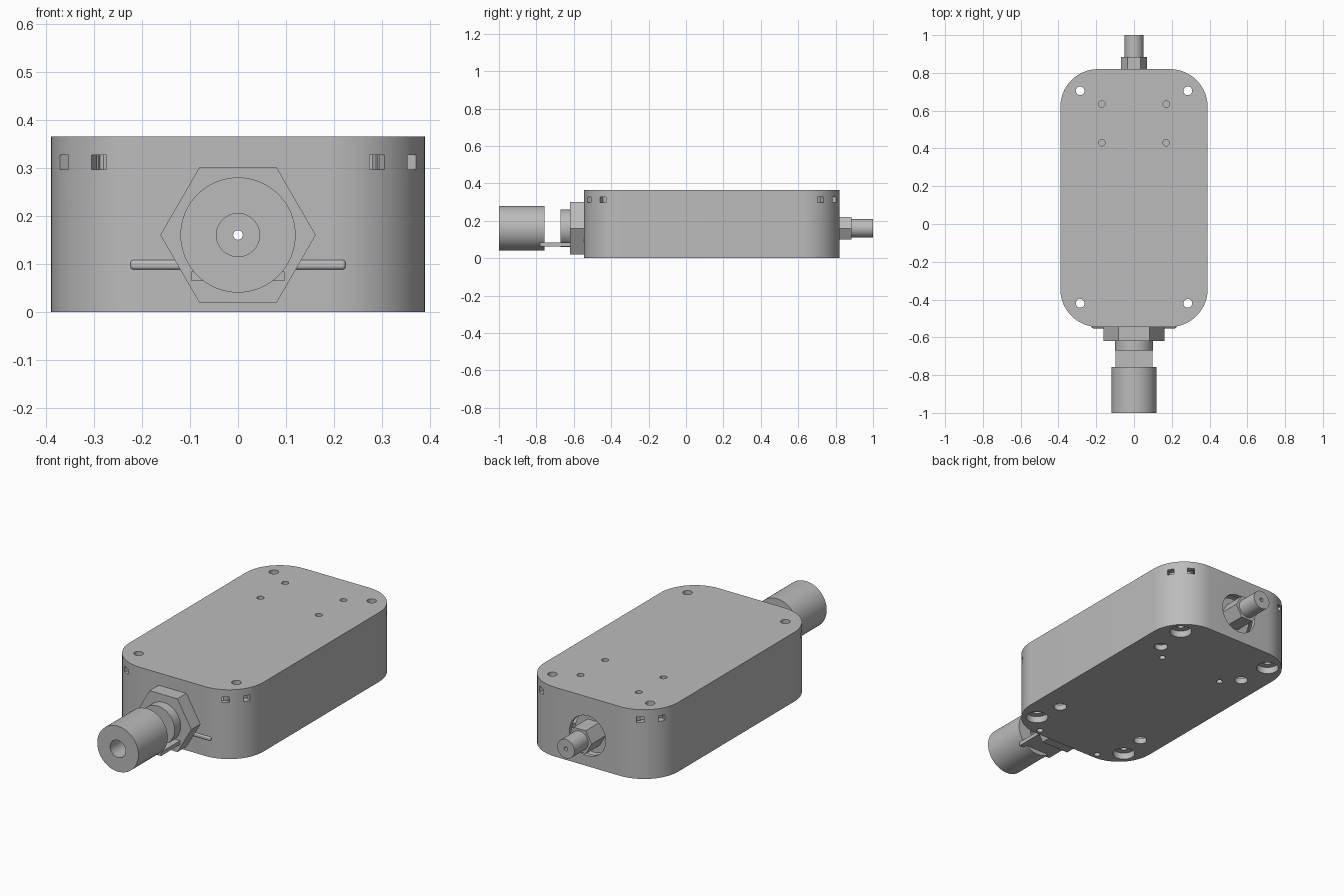
import bpy, bmesh, math
from mathutils import Matrix, Vector

if "Cube" in bpy.data.objects:
    bpy.data.objects.remove(bpy.data.objects["Cube"])

grey = bpy.data.materials.new("mid grey")
grey.use_nodes = True
colour = (0.5, 0.5, 0.5, 1)
grey.diffuse_color = colour
grey.node_tree.nodes["Principled BSDF"].inputs["Base Color"].default_value = colour

AXIS = 0.16            # height of the connector axis
FRONT, BACK, HALF, TALL = -0.545, 0.82, 0.39, 0.365
CORNER = 0.2


def make(name, bm):
    bmesh.ops.recalc_face_normals(bm, faces=bm.faces)
    mesh = bpy.data.meshes.new(name)
    bm.to_mesh(mesh)
    bm.free()
    mesh.materials.append(grey)
    obj = bpy.data.objects.new(name, mesh)
    bpy.context.collection.objects.link(obj)
    return obj


def box(name, lo, hi, turn=0):
    lo, hi = Vector(lo), Vector(hi)
    bm = bmesh.new()
    bmesh.ops.create_cube(bm, size=1)
    bmesh.ops.scale(bm, vec=hi - lo, verts=bm.verts)
    bmesh.ops.rotate(bm, matrix=Matrix.Rotation(turn, 3, 'Z'), verts=bm.verts)
    bmesh.ops.translate(bm, vec=(lo + hi) / 2, verts=bm.verts)
    return make(name, bm)


def upright(name, x, y, r, z0, z1, sides=32):
    bm = bmesh.new()
    bmesh.ops.create_cone(bm, cap_ends=True, segments=sides, radius1=r, radius2=r, depth=z1 - z0,
                          matrix=Matrix.Translation((x, y, (z0 + z1) / 2)))
    return make(name, bm)


def along_y(name, r, y0, y1, sides=64):
    # a first point on +x gives hexagons flat tops
    bm = bmesh.new()
    place = (Matrix.Translation((0, (y0 + y1) / 2, AXIS)) @ Matrix.Rotation(math.pi / 2, 4, 'X')
             @ Matrix.Rotation(math.pi / 2 if sides == 6 else 0, 4, 'Z'))
    bmesh.ops.create_cone(bm, cap_ends=True, segments=sides, radius1=r, radius2=r,
                          depth=y1 - y0, matrix=place)
    obj = make(name, bm)
    if sides == 6:
        width = max(v.co.x for v in obj.data.vertices)
        if width < r * 0.95:
            spin = (Matrix.Translation((0, 0, AXIS)) @ Matrix.Rotation(math.pi / 6, 4, 'Y')
                    @ Matrix.Translation((0, 0, -AXIS)))
            obj.data.transform(spin)
    return obj


def rounded(name, inset, z0, z1):
    bm = bmesh.new()
    ring = []
    for k, (sx, sy) in enumerate([(1, 1), (-1, 1), (-1, -1), (1, -1)]):
        cx = sx * (HALF - CORNER)
        cy = BACK - CORNER if sy > 0 else FRONT + CORNER
        for i in range(17):
            a = math.pi / 2 * (k + i / 16)
            r = CORNER - inset
            ring.append(bm.verts.new((cx + r * math.cos(a), cy + r * math.sin(a), z0)))
    face = bm.faces.new(ring)
    up = bmesh.ops.extrude_face_region(bm, geom=[face])["geom"]
    bmesh.ops.translate(bm, vec=(0, 0, z1 - z0),
                        verts=[g for g in up if isinstance(g, bmesh.types.BMVert)])
    return make(name, bm)


def cut(target, tool):
    tool.hide_render = True
    mod = target.modifiers.new("cut", 'BOOLEAN')
    mod.operation, mod.solver, mod.object = 'DIFFERENCE', 'EXACT', tool
    bpy.context.view_layer.objects.active = target
    bpy.ops.object.modifier_apply(modifier=mod.name)
    bpy.data.objects.remove(tool)


# Hollow housing with screw posts left standing in the corners
housing = rounded("housing", 0, 0, TALL)
cavity = rounded("cavity", 0.022, 0.03, 0.342)
screws = [(sx * 0.285, y) for sx in (-1, 1) for y in (0.705, -0.42)]
for x, y in screws:
    cut(cavity, upright("post", x, y, 0.064, -0.1, 0.5))
cut(housing, cavity)

# Screw holes with counterbores below
for x, y in screws:
    cut(housing, upright("screw_hole", x, y, 0.023, -0.1, 0.5))
    cut(housing, upright("counterbore", x, y, 0.055, -0.1, 0.035))

# Pin holes above, mounting and pin holes below
for sx in (-1, 1):
    for y in (0.635, 0.43):
        cut(housing, upright("top_pin_hole", sx * 0.17, y, 0.017, 0.3, 0.5))
    for y in (0.525, -0.265):
        cut(housing, upright("mount_hole", sx * 0.263, y, 0.033, -0.1, 0.1))
    for y in (0.445, -0.513):
        cut(housing, upright("base_pin_hole", sx * 0.188, y, 0.016, -0.1, 0.1))

# Radial slots on the rounded corners
for sx in (-1, 1):
    for sy in (-1, 1):
        cy = BACK - CORNER if sy > 0 else FRONT + CORNER
        for deg in (30, 60):
            a = math.radians(deg)
            x = sx * (HALF - CORNER + CORNER * math.cos(a))
            y = cy + sy * CORNER * math.sin(a)
            cut(housing, box("slot", (x - 0.035, y - 0.018, 0.297),
                             (x + 0.035, y + 0.018, 0.327), sx * sy * a))

# Connector openings in the end walls
cut(housing, along_y("rear_opening", 0.105, 0.7, 0.9))
cut(housing, along_y("front_opening", 0.09, -0.7, -0.5))

# Front connector
front_nut = along_y("front_nut", 0.162, -0.62, FRONT, 6)
front_neck = along_y("front_neck", 0.1, -0.67, -0.5)
front_barrel = along_y("front_barrel", 0.12, -1, -0.757)
cut(front_barrel, along_y("barrel_bore", 0.045, -1.1, -0.7))
contact_plate = box("contact_plate", (-0.097, -0.78, 0.064), (0.097, -0.56, 0.084))
cut(contact_plate, along_y("plate_clearance", 0.0451, -1.1, -0.7))
circuit_board = box("circuit_board", (-0.3, -0.35, 0.115), (0.3, 0.6, 0.133))

# Rounded strip across the front wall
front_strip = box("front_strip", (-0.224, -0.552, 0.088), (0.224, -0.535, 0.108))
bevel = front_strip.modifiers.new("round_ends", 'BEVEL')
bevel.width, bevel.segments = 0.006, 3

# Rear connector seated in its opening
rear_flange = along_y("rear_flange", 0.106, 0.75, 0.77)
rear_nut = along_y("rear_nut", 0.07, 0.76, 0.885, 6)
rear_stub = along_y("rear_stub", 0.05, 0.88, 1)

# Fine bore along the whole axis
for part in (front_nut, front_neck, rear_flange, rear_nut, rear_stub):
    cut(part, along_y("axis_bore", 0.01, -1.2, 1.2, 24))

# Smooth the curved walls and keep the edges crisp
bpy.ops.object.select_all(action='DESELECT')
for obj in (housing, front_nut, front_neck, front_barrel, contact_plate, circuit_board,
            front_strip, rear_flange, rear_nut, rear_stub):
    obj.select_set(True)
bpy.context.view_layer.objects.active = housing
bpy.ops.object.shade_smooth_by_angle(angle=math.radians(30))
